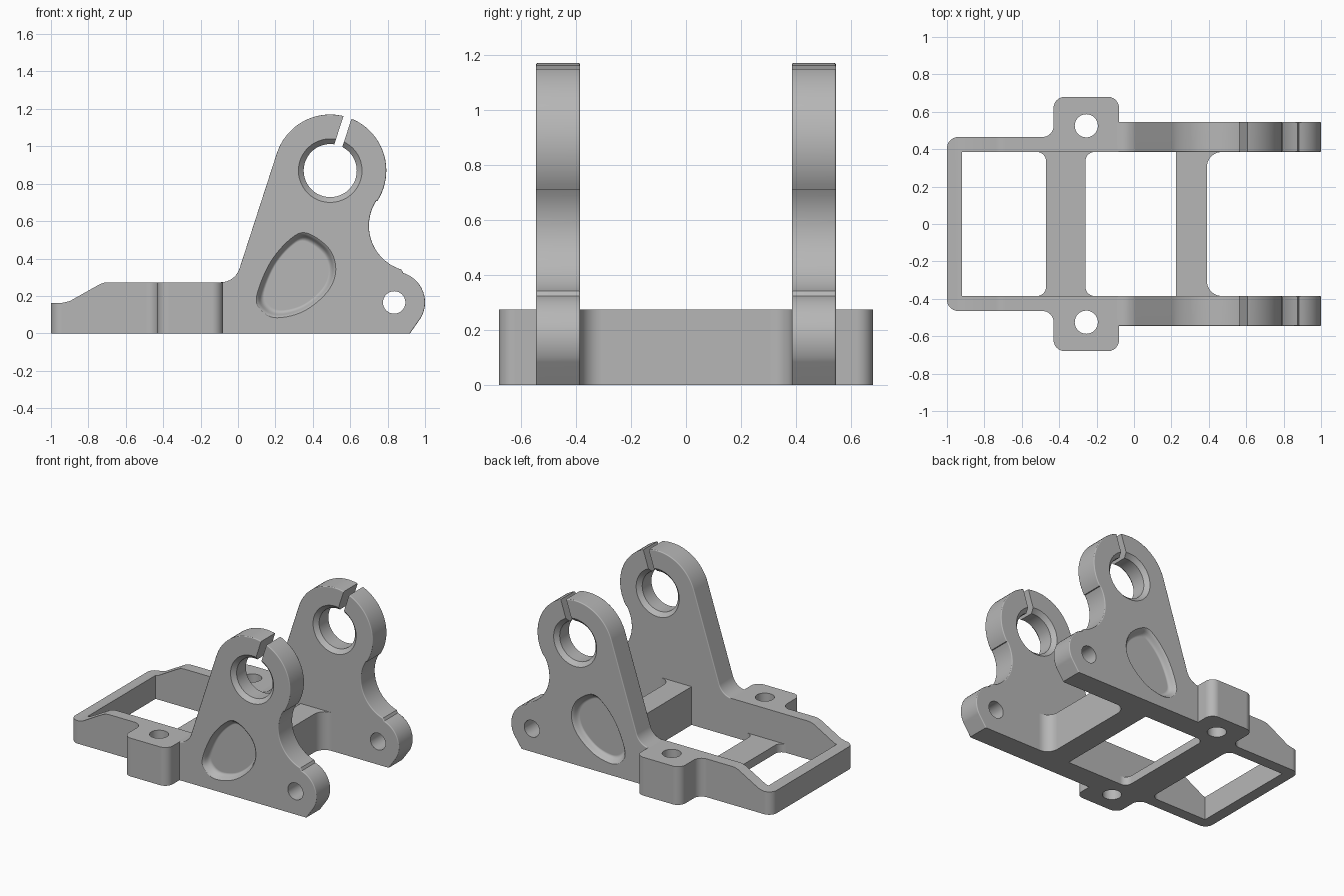
import bpy
import bmesh
from math import sin, cos, radians

old = bpy.data.objects.get("Cube")
if old:
    bpy.data.objects.remove(old, do_unlink=True)

grey = bpy.data.materials.new("plain_grey")
grey.use_nodes = True
grey.diffuse_color = (0.47, 0.47, 0.47, 1)
grey.node_tree.nodes["Principled BSDF"].inputs["Base Color"].default_value = (0.47, 0.47, 0.47, 1)

INNER, OUTER, RAIL, TOP = 0.385, 0.545, 0.465, 0.273
BORE = (0.493, 0.87)
LOBE = (0.835, 0.165)


def arc(cx, cy, r, a0, a1, n=10):
    """Points on an arc, angles in degrees."""
    angles = [radians(a0 + (a1 - a0) * i / n) for i in range(n + 1)]
    return [(cx + r * cos(a), cy + r * sin(a)) for a in angles]


def circle(centre, r, n=48):
    return arc(*centre, r, 0, 360, n)[:-1]


def smooth_loop(pts, n=6):
    """Closed curve passing smoothly through the points."""
    out = []
    for i in range(len(pts)):
        p0, p1, p2, p3 = (pts[(i + k - 1) % len(pts)] for k in range(4))
        for s in range(n):
            t = s / n
            out.append(tuple(0.5 * (2 * b + (c - a) * t + (2 * a - 5 * b + 4 * c - d) * t * t
                                    + (3 * b - a - 3 * c + d) * t ** 3)
                             for a, b, c, d in zip(p0, p1, p2, p3)))
    return out


def mirrored(half):
    return half + [(x, -y) for x, y in reversed(half)]


def loft(name, outline, stations, axis, centre=(0, 0), round_edges=0):
    """Skin an outline through (position, scale) stations along an axis."""
    bm = bmesh.new()
    rings = []
    for h, s in stations:
        ring = []
        for a, b in outline:
            a, b = centre[0] + (a - centre[0]) * s, centre[1] + (b - centre[1]) * s
            ring.append(bm.verts.new((a, b, h) if axis == "Z" else (a, h, b)))
        rings.append(ring)
    count = len(outline)
    for r0, r1 in zip(rings, rings[1:]):
        for i in range(count):
            j = (i + 1) % count
            bm.faces.new((r0[i], r0[j], r1[j], r1[i]))
    bm.faces.new(rings[0])
    bm.faces.new(rings[-1])
    bmesh.ops.recalc_face_normals(bm, faces=bm.faces)
    if round_edges:
        # round the rim of both caps, leaving the ground edge sharp
        rim = [e for e in bm.edges
               if abs(e.verts[0].co.y - e.verts[1].co.y) < 1e-5
               and max(v.co.z for v in e.verts) > 1e-4]
        bmesh.ops.bevel(bm, geom=rim, offset=round_edges, segments=4, profile=0.5,
                        affect="EDGES", clamp_overlap=True)
    mesh = bpy.data.meshes.new(name)
    bm.to_mesh(mesh)
    bm.free()
    obj = bpy.data.objects.new(name, mesh)
    bpy.context.collection.objects.link(obj)
    mesh.materials.append(grey)
    return obj


def boolean(obj, tool, operation="DIFFERENCE"):
    mod = obj.modifiers.new("cut", "BOOLEAN")
    mod.operation, mod.object, mod.solver = operation, tool, "EXACT"
    bpy.context.view_layer.objects.active = obj
    bpy.ops.object.modifier_apply(modifier=mod.name)
    bpy.data.objects.remove(tool, do_unlink=True)


def finish(obj):
    bpy.ops.object.select_all(action="DESELECT")
    obj.select_set(True)
    bpy.context.view_layer.objects.active = obj
    bpy.ops.object.shade_smooth_by_angle(angle=radians(32))
    mod = obj.modifiers.new("even_shading", "WEIGHTED_NORMAL")
    mod.keep_sharp = True


# U-shaped base frame with two bolt lugs
half = [(-0.92, INNER), (-0.08, INNER)]
half += arc(-0.14, 0.62, 0.06, 0, 90) + arc(-0.37, 0.62, 0.06, 90, 180)
half += arc(-0.49, RAIL + 0.06, 0.06, 0, -90) + arc(-0.94, RAIL - 0.06, 0.06, 90, 180)
frame = loft("base_frame", mirrored(half), [(0, 1), (0.4, 1)], "Z")

# Sloping top of the rails
side = [(-1.1, -0.1), (-1.1, 0.163), (-0.94, 0.163), (-0.90, 0.172), (-0.74, 0.262),
        (-0.715, 0.271), (-0.69, TOP), (0.1, TOP), (0.1, -0.1)]
boolean(frame, loft("rail_profile", side, [(-1, 1), (1, 1)], "Y"), "INTERSECT")
for s in (1, -1):
    hole = circle((-0.255, s * 0.525), 0.062, 32)
    boolean(frame, loft("lug_hole", hole, [(-0.1, 1), (0.5, 1)], "Z"))
finish(frame)


# Cross bars with filleted ends
def cross_bar(name, x0, x1, r0, r1, height):
    end = INNER + 0.02
    left = [(x0, end)] if not r0 else [(x0 - r0, end)] + arc(x0 - r0, INNER - r0, r0, 90, 0)
    right = [(x1 + r1, end)] + arc(x1 + r1, INNER - r1, r1, 90, 180)
    upper = left[::-1] + right
    if r0:
        upper = left[::-1] + right
    # walk from the right waist round the end to the left waist
    outline = mirrored(right[::-1] + left)
    finish(loft(name, outline, [(0, 1), (height, 1)], "Z"))


cross_bar("rear_cross_bar", -0.47, -0.26, 0.05, 0.05, 0.06)
cross_bar("front_cross_bar", 0.225, 0.39, 0, 0.08, TOP)

# Upright side plate outline
plate = [(-0.15, 0), (-0.15, TOP - 0.003)]
plate += arc(-0.092, TOP + 0.105, 0.105, -90, -18, 8)
plate += arc(*BORE, 0.3, 162, -32.7, 40)
plate += arc(0.945, 0.575, 0.245, 147.3, 253, 20)
plate += arc(*LOBE, 0.165, 73, -30, 16)
plate += [(0.92, 0)]

# Rounded triangular pocket outline
pocket = smooth_loop([(0.10, 0.20), (0.125, 0.12), (0.21, 0.083), (0.355, 0.12), (0.48, 0.225),
                      (0.523, 0.34), (0.485, 0.455), (0.365, 0.537), (0.275, 0.50), (0.17, 0.375)])
dish = [(-0.01, 1.03), (0, 1), (0.006, 0.965), (0.018, 0.93), (0.032, 0.90), (0.042, 0.86),
        (0.046, 0.81)]

# Clamp slit running radially out of the bore
tilt, w = radians(18), 0.0225
slit = [(BORE[0] + d * sin(tilt) + o * cos(tilt), BORE[1] + d * cos(tilt) - o * sin(tilt))
        for d, o in ((0.08, -w), (0.45, -w), (0.45, w), (0.08, w))]

for s, name in ((-1, "front_side_plate"), (1, "back_side_plate")):
    body = loft(name, plate, [(s * INNER, 1), (s * OUTER, 1)], "Y", round_edges=0.028)
    # bore with a chamfer on each face
    bore = [(INNER - 0.01, 1.27), (INNER + 0.028, 1), (OUTER - 0.028, 1), (OUTER + 0.01, 1.27)]
    boolean(body, loft("bore", circle(BORE, 0.142), [(s * y, k) for y, k in bore], "Y", BORE))
    through = [(s * 0.3, 1), (s * 0.6, 1)]
    boolean(body, loft("slit", slit, through, "Y"))
    boolean(body, loft("pivot_hole", circle(LOBE, 0.06, 32), through, "Y"))
    boolean(body, loft("pocket", pocket, [(s * (OUTER - d), k) for d, k in dish], "Y",
                       (0.32, 0.30)))
    finish(body)
